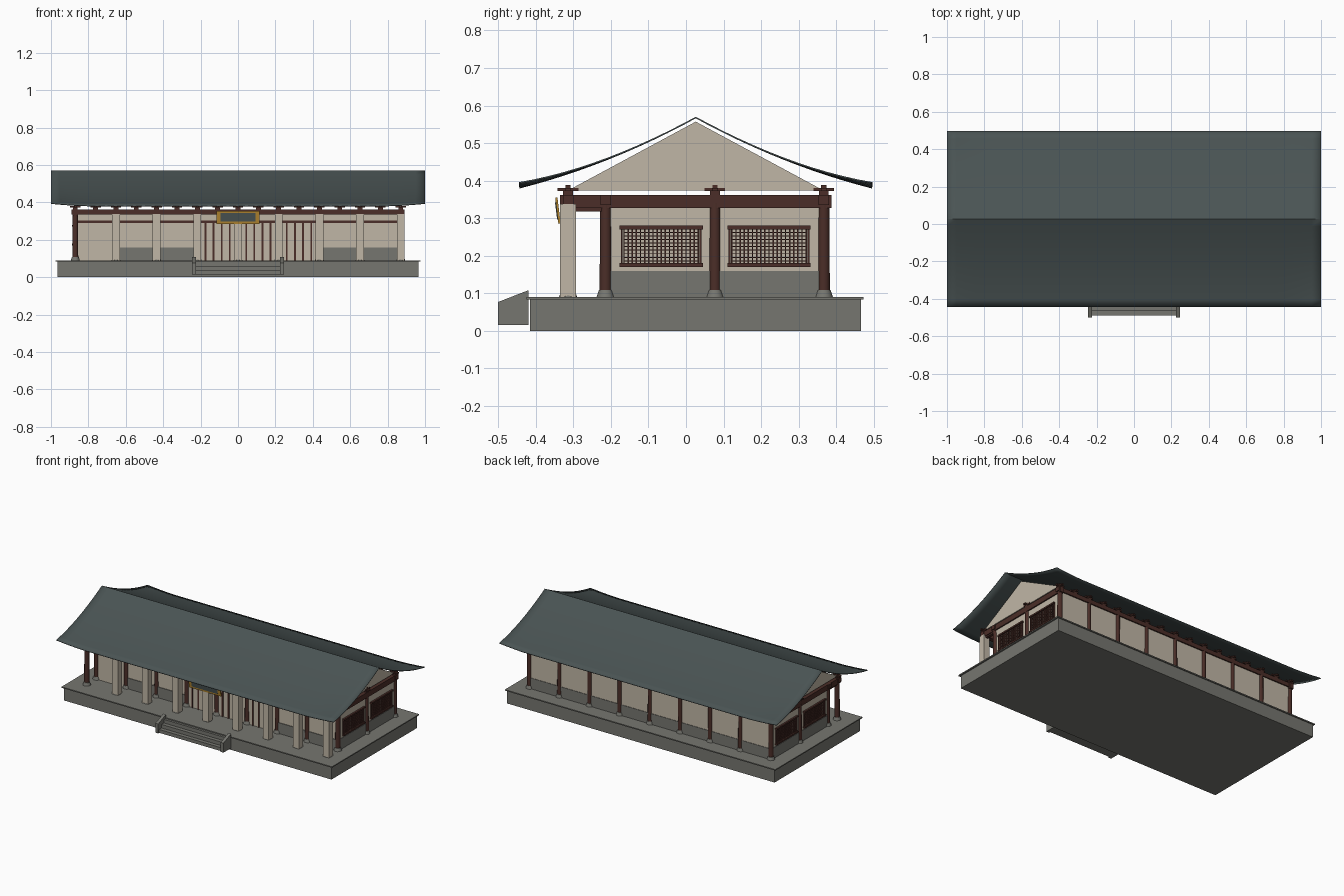
import bpy, bmesh, math
from mathutils import Matrix, Vector

cube = bpy.data.objects.get("Cube")
if cube:
    bpy.data.objects.remove(cube, do_unlink=True)


def material(name, rgb):
    m = bpy.data.materials.new(name)
    m.use_nodes = True
    m.diffuse_color = (*rgb, 1)
    m.node_tree.nodes["Principled BSDF"].inputs["Base Color"].default_value = (*rgb, 1)
    return m


STONE = material("grey stone", (.18, .18, .16))
PLASTER = material("beige plaster", (.53, .47, .38))
WOOD = material("dark brown wood", (.07, .027, .021))
TILE = material("slate roof", (.068, .088, .088))
GOLD = material("gold trim", (.45, .24, .03))


class Part:
    """Collects simple solids into one named object."""

    def __init__(self, name, mat):
        self.name, self.mat, self.bm = name, mat, bmesh.new()

    def box(self, x, y, z):
        size = [b - a for a, b in (x, y, z)]
        mid = [(a + b) / 2 for a, b in (x, y, z)]
        bmesh.ops.create_cube(self.bm, size=1, matrix=Matrix.Translation(mid) @ Matrix.Diagonal((*size, 1)))

    def block(self, x, y, w, d, z0, z1):
        self.box((x - w / 2, x + w / 2), (y - d / 2, y + d / 2), (z0, z1))

    def cone(self, x, y, r0, r1, z0, z1):
        bmesh.ops.create_cone(self.bm, cap_ends=True, segments=12, radius1=r0, radius2=r1,
                              depth=z1 - z0, matrix=Matrix.Translation((x, y, (z0 + z1) / 2)))

    def prism(self, x0, x1, profile):
        face = self.bm.faces.new([self.bm.verts.new((x0, y, z)) for y, z in profile])
        out = bmesh.ops.extrude_face_region(self.bm, geom=[face])
        verts = [v for v in out["geom"] if isinstance(v, bmesh.types.BMVert)]
        bmesh.ops.translate(self.bm, verts=verts, vec=(x1 - x0, 0, 0))

    def finish(self, smooth=False):
        bmesh.ops.recalc_face_normals(self.bm, faces=self.bm.faces)
        me = bpy.data.meshes.new(self.name)
        self.bm.to_mesh(me)
        self.bm.free()
        me.materials.append(self.mat)
        ob = bpy.data.objects.new(self.name, me)
        bpy.context.collection.objects.link(ob)
        if smooth:
            bpy.ops.object.select_all(action='DESELECT')
            ob.select_set(True)
            bpy.context.view_layer.objects.active = ob
            bpy.ops.object.shade_smooth_by_angle(angle=math.radians(40))
        return ob


# Main layout
END, BAY = .87, .2175
FRONT, WALL, MID, BACK = -.314, -.214, .077, .367
FLOOR, BEAM = .09, .33
xs = [-END + BAY * i for i in range(9)]

# Stone platform with a thin cap
p = Part("platform", STONE)
p.box((-.965, .965), (-.415, .466), (0, .083))
p.box((-.975, .975), (-.425, .473), (.083, FLOOR))
p.finish()

# Steps between two sloping cheek walls
p = Part("front_steps", STONE)
for i in range(3):
    p.box((-.226, .226), (-.49 + .025 * i, -.42), (.015, .037 + .023 * i))
for x in (-.245, .225):
    p.prism(x, x + .02, [(-.5, .015), (-.42, .015), (-.42, .108), (-.5, .077)])
p.finish()

# Round columns and their stone footings
columns = Part("round_columns", WOOD)
bases = Part("column_bases", STONE)
pillars = Part("porch_pillars", PLASTER)
spots = [(x, y) for x in xs for y in (WALL, BACK)]
spots += [(-END, FRONT), (-END, MID), (END, MID)]
for x, y in spots:
    columns.cone(x, y, .016, .015, FLOOR, BEAM + .01)
    bases.cone(x, y, .024, .018, FLOOR, .109)
for x in xs[1:]:
    pillars.block(x, FRONT, .042, .042, FLOOR, .338)
    bases.cone(x, FRONT, .024, .018, FLOOR, .1)
columns.finish(True)
bases.finish(True)
pillars.finish()

# Plaster walls with a stone wainscot
walls = Part("walls", PLASTER)
skirt = Part("wainscot", STONE)
walls.block(0, WALL, 2 * END, .012, FLOOR, .345)
walls.block(0, BACK, 2 * END, .012, FLOOR, .345)
skirt.block(0, BACK, 2 * END, .018, FLOOR, .16)
for x in (-END, END):
    walls.box((x - .006, x + .006), (WALL, BACK), (FLOOR, .345))
    skirt.box((x - .009, x + .009), (WALL, BACK), (FLOOR, .16))
for i in (1, 2, 6, 7):
    skirt.box((xs[i], xs[i + 1]), (WALL - .01, WALL + .009), (FLOOR, .16))
walls.finish()
skirt.finish()

# Door stiles and lintel on the front wall
doors = Part("door_frames", WOOD)
doors.box((-END, END), (WALL - .01, WALL), (.291, .302))
for i in (3, 4, 5):
    for j in range(1, 5):
        doors.block(xs[i] + BAY * j / 5, WALL - .006, .009, .008, FLOOR, .295)
doors.finish()

# Latticed windows on both end walls
rails = Part("window_rails", WOOD)
lattice = Part("window_lattice", WOOD)
for side in (-1, 1):
    face = side * (END + .008)
    for yc in (-.066, .221):
        for z in (.17, .27):
            rails.block(face, yc, .02, .222, z, z + .01)
        for s in (-1, 1):
            rails.block(face, yc + s * .105, .012, .005, .175, .275)
        for k in range(19):
            lattice.block(face, yc - .099 + .011 * k, .006, .0036, .18, .27)
        for k in range(9):
            z = .185 + .0095 * k
            lattice.block(face, yc, .005, .2, z, z + .0025)
rails.finish()
lattice.finish()

# Beams along the rows and across the ends
beams = Part("beams", WOOD)
for y in (FRONT, WALL, BACK):
    beams.block(0, y, 2 * END + .04, .028, .335, .362)
for x in (-END, END):
    beams.box((x - .014, x + .014), (-.335, .388), (.327, .362))
    beams.box((x - .009, x + .009), (-.295, WALL), (.318, .33))
beams.finish()

# Cross-shaped brackets under the eaves
brackets = Part("brackets", WOOD)
spots = [(-END + BAY / 2 * i, y) for i in range(17) for y in (FRONT, BACK)]
spots += [(s * END, MID) for s in (-1, 1)]
for x, y in spots:
    brackets.block(x, y, .026, .026, .36, .374)
    brackets.block(x, y, .055, .016, .373, .381)
    brackets.block(x, y, .016, .055, .373, .381)
    brackets.block(x, y, .014, .014, .38, .389)
brackets.finish()

# Triangular gables
gables = Part("gables", PLASTER)
for x in (-END, END):
    gables.prism(x - .006, x + .006, [(-.314, .374), (.366, .374), (.026, .557)])
gables.finish()

# Sagging roof sheet with gently lifted corners
RIDGE, RUN = .026, .47
roof = Part("roof", TILE)
COLS, ROWS = 40, 24
grid = []
for i in range(COLS + 1):
    x = -1 + 2 * i / COLS
    lift = .013 * max(0, (abs(x) - .8) / .2) ** 1.5
    line = []
    for j in range(ROWS + 1):
        t = -1 + 2 * j / ROWS
        a = abs(t)
        z = .57 - .255 * a + .068 * a ** 2 + lift * a ** 3
        line.append(roof.bm.verts.new((x, RIDGE + RUN * t, z)))
    grid.append(line)
for i in range(COLS):
    for j in range(ROWS):
        roof.bm.faces.new((grid[i][j], grid[i + 1][j], grid[i + 1][j + 1], grid[i][j + 1]))
ob = roof.finish(True)
if ob.data.polygons[0].normal.z < 0:
    ob.data.flip_normals()
shell = ob.modifiers.new("thickness", 'SOLIDIFY')
shell.thickness = .004
shell.offset = -1

# Hanging plaque over the entrance, leaning forward
tilt = Matrix.Translation((0, -.341, .32)) @ Matrix.Rotation(math.radians(7), 4, 'X')
frame = Part("plaque_frame", GOLD)
panel = Part("plaque_panel", TILE)
frame.box((-.115, .115), (-.003, .003), (-.035, .035))
panel.box((-.093, .093), (-.005, 0), (-.023, .023))
for part in (frame, panel):
    part.finish().matrix_world = tilt
